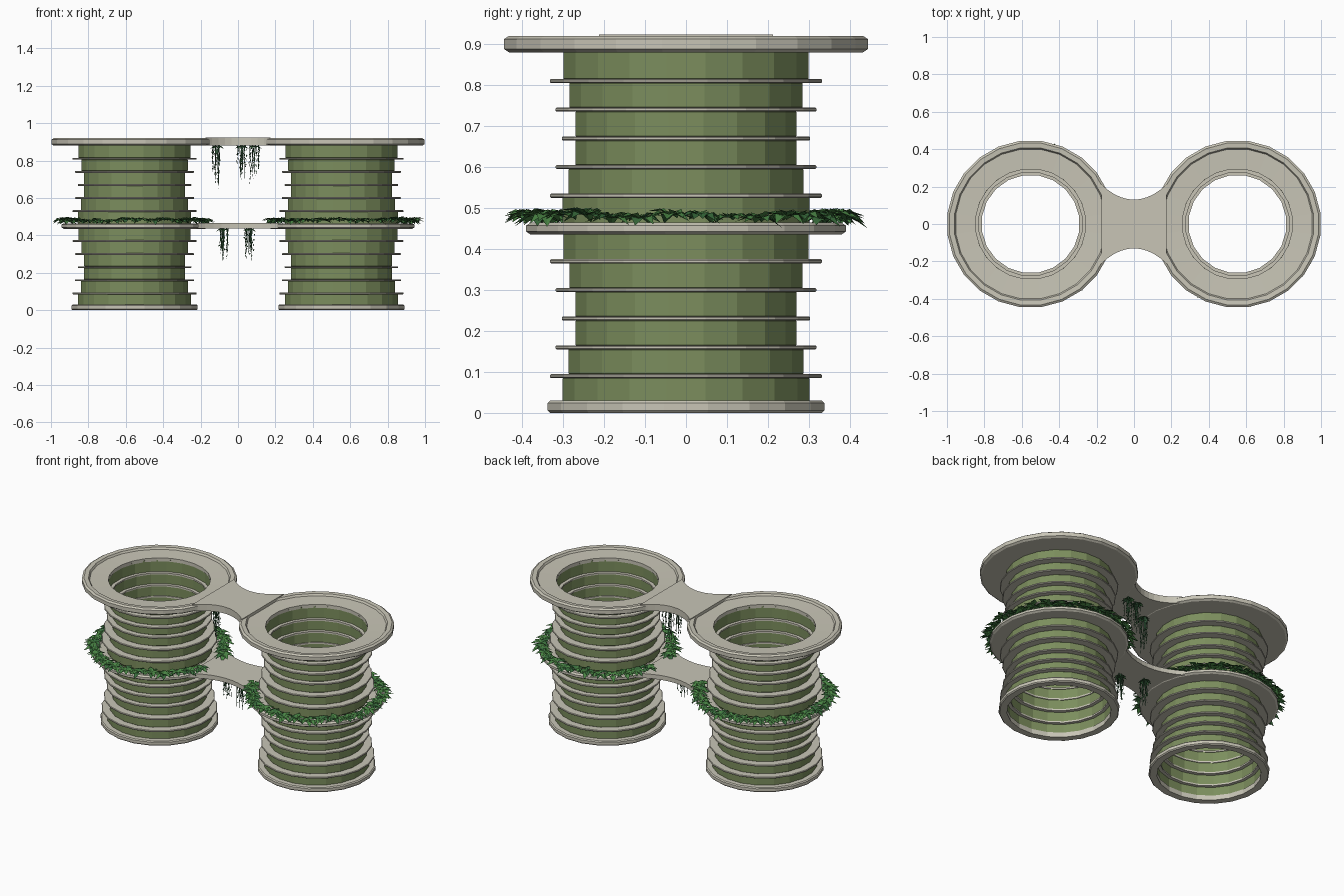
import bpy, bmesh, random
from math import sin, cos, pi, tau
from mathutils import Vector, Matrix

random.seed(4)
cube = bpy.data.objects.get("Cube")
if cube:
    bpy.data.objects.remove(cube, do_unlink=True)


def material(name, rgb):
    m = bpy.data.materials.new(name)
    m.use_nodes = True
    m.diffuse_color = (*rgb, 1)
    m.node_tree.nodes["Principled BSDF"].inputs["Base Color"].default_value = (*rgb, 1)
    return m


STONE = material("pale_stone", (0.58, 0.56, 0.47))
GLASS = material("green_wall", (0.20, 0.27, 0.11))
LEAF = material("leaf_green", (0.07, 0.24, 0.06))
DARK_LEAF = material("dark_leaf_green", (0.04, 0.15, 0.045))
VINE = material("vine_green", (0.03, 0.09, 0.04))


def finish(name, bm, mats, loc=(0, 0, 0), fix=True):
    if fix:
        bmesh.ops.recalc_face_normals(bm, faces=bm.faces)
    mesh = bpy.data.meshes.new(name)
    bm.to_mesh(mesh)
    bm.free()
    for m in mats:
        mesh.materials.append(m)
    ob = bpy.data.objects.new(name, mesh)
    ob.location = loc
    bpy.context.collection.objects.link(ob)
    return ob


def lathe(name, profile, mat, x, sides=20):
    """Closed (radius, height) profile turned about a vertical axis."""
    bm = bmesh.new()
    rings = []
    for i in range(sides):
        a = tau * (i + 0.5) / sides
        rings.append([bm.verts.new((r * cos(a), r * sin(a), z)) for r, z in profile])
    n = len(profile)
    for i in range(sides):
        p, q = rings[i], rings[(i + 1) % sides]
        for j in range(n):
            k = (j + 1) % n
            bm.faces.new((p[j], q[j], q[k], p[k]))
    return finish(name, bm, [mat], (x, 0, 0))


def band(name, inner, outer, z0, z1, mat, x):
    c = min(0.25 * (z1 - z0), 0.006)
    lathe(name, [(inner, z0), (outer - c, z0), (outer, z0 + c),
                 (outer, z1 - c), (outer - c, z1), (inner, z1)], mat, x)


def deck(name, r, inner, z0, z1, x):
    """Annular terrace with a raised, softened rim and a dished floor."""
    floor = z1 - 0.018
    lathe(name, [(inner, z0), (r - 0.012, z0), (r, z0 + 0.008), (r, z1 - 0.008),
                 (r - 0.012, z1), (r - 0.038, z1 - 0.002), (r - 0.045, floor + 0.004),
                 (inner, floor)], STONE, x, 24)


def bridge(name, half, mid, end, z0, z1):
    """Walkway with concave sides that flares into both terraces."""
    steps = 10
    xs = [half * (2 * i / steps - 1) for i in range(steps + 1)]
    width = [mid + (end - mid) * (x / half) ** 2 for x in xs]
    bm = bmesh.new()
    edge = [(x, -w) for x, w in zip(xs, width)]
    edge += [(x, w) for x, w in reversed(list(zip(xs, width)))]
    low = [bm.verts.new((x, y, z0)) for x, y in edge]
    top = [bm.verts.new((x, y, z1)) for x, y in edge]
    count = len(edge)
    for i in range(count):
        j = (i + 1) % count
        bm.faces.new((low[i], low[j], top[j], top[i]))
    for i in range(steps):
        j = count - 1 - i
        for v in (low, top):
            bm.faces.new((v[i], v[i + 1], v[j - 1], v[j]))
    finish(name, bm, [STONE])


def add_leaf(bm, origin, yaw, pitch, length, width):
    """Folded, drooping leaf with a centre crease."""
    turn = Matrix.Rotation(yaw, 3, "Z") @ Matrix.Rotation(-pitch, 3, "Y")
    pts = [(0, 0, 0), (0.45, 0, -0.04), (1, 0, -0.35)]
    base, mid, tip = [bm.verts.new(origin + turn @ (Vector(p) * length)) for p in pts]
    shade = random.choice((0, 0, 1))
    for s in (-1, 1):
        side = bm.verts.new(origin + turn @ Vector((0.45 * length, s * width, 0.2 * width)))
        for tri in ((base, side, mid), (mid, side, tip)):
            f = bm.faces.new(tri if s < 0 else tri[::-1])
            f.material_index = shade


def planting(name, x):
    """Ring of leafy rosettes, left open where the walkway arrives."""
    bm = bmesh.new()
    rosettes = 30
    toward = pi if x > 0 else 0
    for i in range(rosettes):
        a = toward + 0.3 + (tau - 0.6) * i / (rosettes - 1)
        r = random.uniform(0.372, 0.39)
        centre = Vector((r * cos(a), r * sin(a), random.uniform(0.476, 0.486)))
        for k in range(10):
            yaw = a + tau * k / 10 + random.uniform(-0.25, 0.25)
            pitch = random.uniform(0.05, 0.5) if k % 2 else random.uniform(-0.1, 0.3)
            add_leaf(bm, centre, yaw, pitch, random.uniform(0.05, 0.064), 0.018)
    finish(name, bm, [LEAF, DARK_LEAF], (x, 0, 0), fix=False)


def hanging_vine(name, x, y, z, drop):
    """Small leafy cap under a walkway with thin trailing strands."""
    bm = bmesh.new()
    for k in range(9):
        a = tau * k / 9
        add_leaf(bm, Vector((0, 0, -0.004)), a, 0, 0.04, 0.012)
    for k in range(11):
        a = random.uniform(0, tau)
        r = random.uniform(0.006, 0.028)
        length = drop * random.uniform(0.5, 1)
        across = Vector((cos(a + 1), sin(a + 1), 0)) * 0.0028
        p = Vector((r * cos(a), r * sin(a), 0))
        last = None
        for s in range(6):
            t = s / 5
            q = p + Vector((random.uniform(-0.004, 0.004), random.uniform(-0.004, 0.004), -length * t))
            w = across * (1.3 - t)
            pair = (bm.verts.new(q - w), bm.verts.new(q + w))
            if last:
                f = bm.faces.new((last[0], last[1], pair[1], pair[0]))
                f.material_index = 1
                if s < 5:
                    add_leaf(bm, q, random.uniform(0, tau), -0.9, 0.014, 0.004)
            last = pair
    finish(name, bm, [DARK_LEAF, VINE], (x, y, z), fix=False)


# Waisted storeys: wall radius of each level and the ledges between them
WALLS = (0.305, 0.29, 0.273, 0.273, 0.288, 0.303)
LEDGES = (0.336, 0.322, 0.307, 0.322, 0.336)
STEP = 0.07

for side, x in (("left", 0.553), ("right", -0.553)):
    band(side + "_base_ring", 0.295, 0.342, 0, 0.03, STONE, x)
    for tier, bottom, top in (("lower", 0.02, 0.445), ("upper", 0.455, 0.89)):
        start = 0.02 if tier == "lower" else 0.46
        cuts = [bottom] + [start + STEP * (i + 1) for i in range(5)] + [top]
        for i, r in enumerate(WALLS):
            band(f"{side}_{tier}_wall_{i + 1}", r - 0.005, r, cuts[i], cuts[i + 1], GLASS, x)
        for i, r in enumerate(LEDGES):
            inner = min(WALLS[i], WALLS[i + 1]) - 0.01
            z = cuts[i + 1]
            band(f"{side}_{tier}_ledge_{i + 1}", inner, r, z - 0.005, z + 0.005, STONE, x)
    deck(side + "_middle_deck", 0.394, 0.295, 0.435, 0.465, x)
    deck(side + "_top_deck", 0.448, 0.295, 0.88, 0.92, x)
    planting(side + "_planting", x)

# Walkways between the towers
bridge("middle_bridge", 0.22, 0.12, 0.19, 0.438, 0.466)
bridge("top_bridge", 0.175, 0.13, 0.212, 0.882, 0.924)

# Trailing greenery below the walkways
for i, spot in enumerate(((-0.11, -0.05, 0.88, 0.24), (0.02, 0.05, 0.88, 0.19), (0.09, 0.06, 0.88, 0.23),
                          (-0.08, 0, 0.437, 0.18), (0.06, -0.05, 0.437, 0.18))):
    hanging_vine(f"hanging_vine_{i + 1}", *spot)
